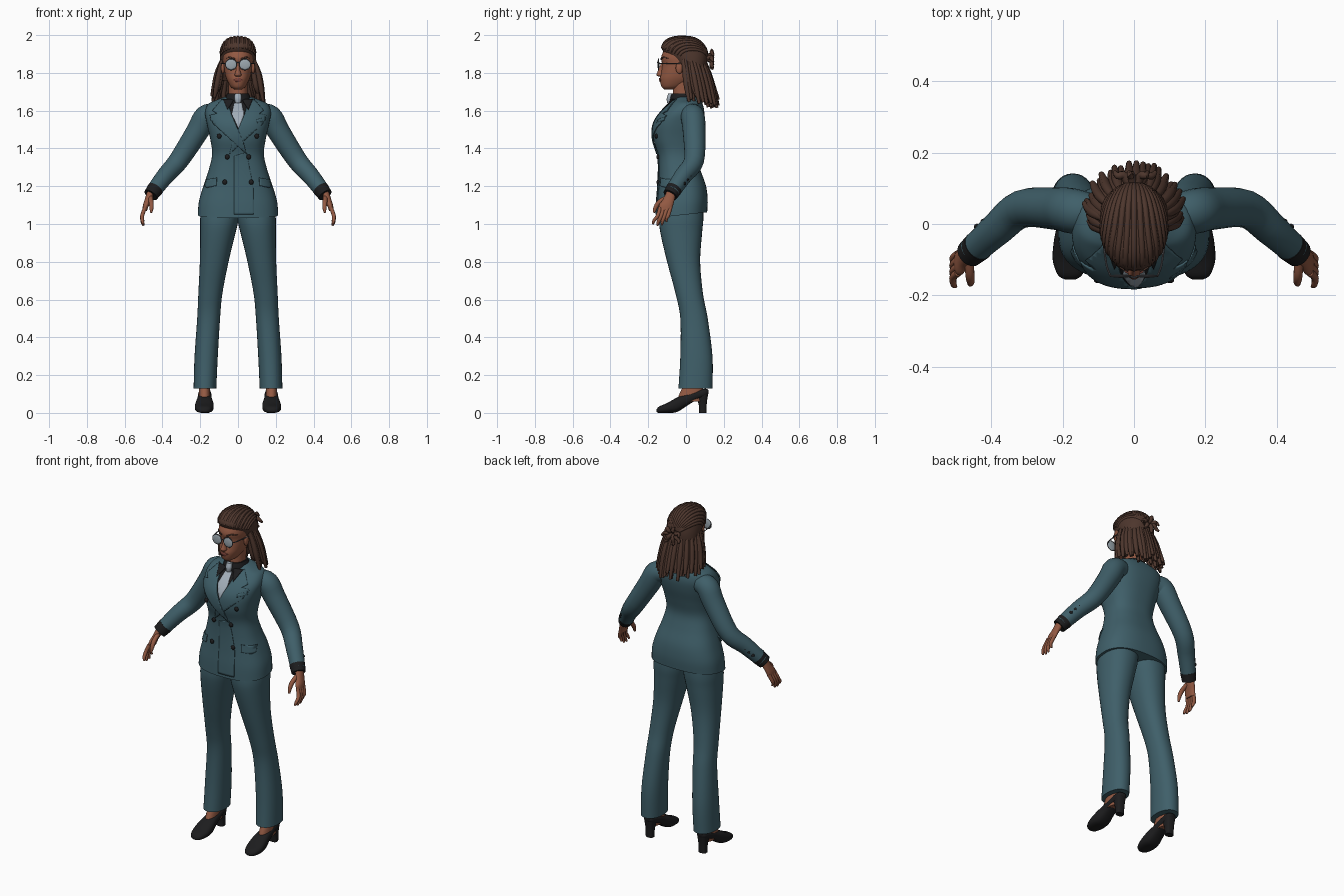
import bpy, bmesh, math, random
from mathutils import Vector
from mathutils.bvhtree import BVHTree

random.seed(4)
if "Cube" in bpy.data.objects:
    bpy.data.objects.remove(bpy.data.objects["Cube"])


def material(name, *rgb):
    m = bpy.data.materials.new(name)
    m.use_nodes = True
    m.diffuse_color = (*rgb, 1)
    m.node_tree.nodes["Principled BSDF"].inputs["Base Color"].default_value = (*rgb, 1)
    return m


suit = material("teal_cloth", .05, .115, .142)
black = material("black_cloth", .012, .012, .013)
skin = material("brown_skin", .29, .1, .055)
lip = material("lip", .2, .055, .04)
hair = material("dark_brown_hair", .075, .037, .026)
pale = material("pale_grey_tie", .36, .42, .48)
glass = material("grey_lens", .33, .39, .43)
metal = material("dark_metal", .1, .1, .11)


def finish(name, bm, mat, mirror=False, plate=0):
    bmesh.ops.recalc_face_normals(bm, faces=bm.faces)
    me = bpy.data.meshes.new(name)
    bm.to_mesh(me)
    bm.free()
    me.materials.append(mat)
    me.shade_smooth()
    me.set_sharp_from_angle(angle=math.radians(50))
    ob = bpy.data.objects.new(name, me)
    bpy.context.collection.objects.link(ob)
    if plate:
        mod = ob.modifiers.new("Thickness", 'SOLIDIFY')
        mod.thickness, mod.offset = plate, 0
    if mirror:
        mod = ob.modifiers.new("Mirror", 'MIRROR')
        mod.use_mirror_merge = False
    return ob


def spline(rows, n):
    out = []
    for i in range(len(rows) - 1):
        near = [rows[max(i - 1, 0)], rows[i], rows[i + 1], rows[min(i + 2, len(rows) - 1)]]
        for k in range(n):
            t = k / n
            out.append([.5 * (2 * b + (c - a) * t + (2 * a - 5 * b + 4 * c - d) * t * t
                              + (3 * b - a - 3 * c + d) * t ** 3) for a, b, c, d in zip(*near)])
    return out + [list(rows[-1])]


def bridge(bm, rings):
    rings = [[bm.verts.new(p) for p in ring] for ring in rings]
    n = len(rings[0])
    for a, b in zip(rings, rings[1:]):
        for i in range(n):
            j = (i + 1) % n
            bm.faces.new((a[i], a[j], b[j], b[i]))
    bm.faces.new(rings[0])
    bm.faces.new(rings[-1])


def loft(name, rows, mat, mirror=False, power=2.2, sides=32, along_y=False):
    """Rows are (height, x low, x high, y low, y high) of rounded sections."""
    rings = []
    for s, x0, x1, a0, a1 in spline(rows, 5):
        ring = []
        for i in range(sides):
            t = math.tau * i / sides
            c, d = [math.copysign(abs(f) ** (2 / power), f) for f in (math.cos(t), math.sin(t))]
            x, a = (x0 + x1 + (x1 - x0) * c) / 2, (a0 + a1 + (a1 - a0) * d) / 2
            ring.append((x, s, a) if along_y else (x, a, s))
        rings.append(ring)
    bm = bmesh.new()
    bridge(bm, rings)
    return finish(name, bm, mat, mirror)


def centred(rows):
    return [(z, -w, w, front, back) for z, w, front, back in rows]


def tube(bm, rows, sides=8, steps=4):
    """Rows are (x, y, z, radius)."""
    pts = spline(rows, steps)
    pos = [Vector(p[:3]) for p in pts]
    u, rings = None, []
    for i, p in enumerate(pos):
        t = (pos[min(i + 1, len(pos) - 1)] - pos[max(i - 1, 0)]).normalized()
        u = t.orthogonal() if u is None else u - t * u.dot(t)
        u.normalize()
        v = t.cross(u)
        rings.append([p + (u * math.cos(a) + v * math.sin(a)) * pts[i][3]
                      for a in (math.tau * k / sides for k in range(sides))])
    bridge(bm, rings)


def tubes(name, paths, mat, mirror=False, sides=8):
    bm = bmesh.new()
    for rows in paths:
        tube(bm, rows, sides)
    return finish(name, bm, mat, mirror)


def balls(name, places, size, mat, mirror=False):
    bm = bmesh.new()
    for p in places:
        new = bmesh.ops.create_uvsphere(bm, u_segments=14, v_segments=8, radius=1)["verts"]
        bmesh.ops.scale(bm, vec=size, verts=new)
        bmesh.ops.translate(bm, vec=p, verts=new)
    return finish(name, bm, mat, mirror)


def surface(ob):
    me = ob.data
    return BVHTree.FromPolygons([v.co for v in me.vertices], [list(p.vertices) for p in me.polygons])


def front_of(tree, x, z):
    hit = tree.ray_cast(Vector((x, -1, z)), Vector((0, 1, 0)))[0]
    return hit.y if hit else -.06


def plate(name, tree, outline, lift, mat, mirror=False):
    """Thin panel cut to an (x, z) outline and laid on a front surface."""
    bm = bmesh.new()
    bm.faces.new([bm.verts.new((x, 0, z)) for x, z in outline])
    for axis in (0, 1):
        lo, hi = min(p[axis] for p in outline), max(p[axis] for p in outline)
        normal = (0, 0, 1) if axis else (1, 0, 0)
        for k in range(1, int((hi - lo) / .012) + 1):
            co = Vector(normal) * (lo + k * .012)
            bmesh.ops.bisect_plane(bm, geom=bm.verts[:] + bm.edges[:] + bm.faces[:],
                                   plane_co=co, plane_no=normal)
    for v in bm.verts:
        v.co.y = front_of(tree, v.co.x, v.co.z) - lift
    finish(name, bm, mat, mirror, .005)


# Trousers and shoes
loft("trouser_legs", [(.13, .115, .235, -.04, .14), (.3, .107, .23, -.03, .14), (.5, .095, .216, -.03, .115),
     (.63, .083, .21, -.055, .09), (.8, .05, .202, -.1, .075), (.95, .014, .2, -.135, .085),
     (1.03, -.004, .2, -.142, .092), (1.12, -.01, .19, -.13, .09)], suit, True)
loft("ankles", [(.06, .145, .21, -.05, .09), (.1, .147, .208, -.035, .09), (.15, .15, .205, -.01, .09)], skin, True)
loft("shoes", [(-.156, .165, .193, .004, .018), (-.142, .145, .214, 0, .034), (-.1, .13, .228, 0, .052),
     (-.05, .13, .225, .004, .08), (0, .138, .216, .034, .1), (.05, .14, .212, .065, .115),
     (.1, .145, .207, .085, .128), (.118, .157, .195, .1, .122)], black, True, 2.6, 24, True)
loft("shoe_heels", [(0, .153, .199, .07, .108), (.05, .152, .2, .066, .11), (.1, .145, .207, .045, .117)],
     black, True, 3, 20)

# Jacket body, with a hem that dips at the front
jacket = loft("jacket", centred([(1.05, .213, -.16, .112), (1.12, .207, -.157, .115), (1.2, .184, -.15, .105),
              (1.29, .154, -.146, .075), (1.37, .137, -.15, .056), (1.45, .147, -.172, .07), (1.53, .165, -.168, .09),
              (1.59, .174, -.132, .097), (1.635, .158, -.085, .088), (1.656, .115, -.07, .076),
              (1.672, .075, -.05, .06)]), suit, power=2.5, sides=56)
for v in jacket.data.vertices:
    v.co.z += .11 * v.co.y * min(1, max(0, (1.3 - v.co.z) / .25))
cloth = surface(jacket)

# Sleeves, shirt cuffs and sleeve buttons
tubes("sleeves", [[(.12, .03, 1.58, .055), (.17, .036, 1.567, .063), (.215, .043, 1.49, .06),
      (.315, .042, 1.335, .053), (.385, -.015, 1.255, .047), (.45, -.073, 1.17, .041)]], suit, True, 24)
tubes("shirt_cuffs", [[(.437, -.062, 1.187, .0435), (.462, -.084, 1.153, .039)]], black, True, 24)
balls("sleeve_buttons", [(.44 - .018 * k, -.008 + .014 * k, 1.215 + .02 * k) for k in range(3)],
      (.009, .009, .009), black, True)

# Shirt, tie and lapels
plate("shirt_front", cloth, [(-.055, 1.66), (.055, 1.66), (.036, 1.58), (0, 1.5), (-.036, 1.58)], .001, black)
plate("tie", cloth, [(-.015, 1.66), (.015, 1.66), (.032, 1.58), (.004, 1.505), (-.032, 1.58)], .004, pale)
for side, label, lift in ((-1, "right", .007), (1, "left", .004)):
    shape = [(.085, 1.66), (.135, 1.6), (.112, 1.585), (.15, 1.575), (.13, 1.53), (-.045, 1.37),
             (-.03, 1.43), (.035, 1.58), (.055, 1.645)]
    plate(label + "_lapel", cloth, [(x * side, z) for x, z in shape], lift, suit)
plate("collar_points", cloth, [(.02, 1.66), (.078, 1.66), (.055, 1.605)], .011, black, True)
loft("shirt_collar", centred([(1.63, .08, -.09, .066), (1.665, .068, -.085, .056), (1.69, .058, -.078, .046)]), black)
loft("tie_knot", centred([(1.64, .013, -.1, -.07), (1.665, .019, -.102, -.07), (1.69, .016, -.094, -.065)]),
     pale, sides=16)

# Front panel, pockets and buttons
plate("front_overlap", cloth, [(-.02, 1.36), (.045, 1.38), (.08, 1.2), (.083, 1.05), (-.02, 1.05)], .001, suit)
plate("pocket_flaps", cloth, [(.112, 1.245), (.17, 1.235), (.176, 1.2), (.165, 1.192), (.115, 1.203)], .006, suit, True)
plate("breast_pockets", cloth, [(.098, 1.552), (.145, 1.565), (.147, 1.548), (.1, 1.534)], .004, suit, True)
spots = [(side * x, z) for x, z in ((.1, 1.465), (.057, 1.355), (.07, 1.222)) for side in (-1, 1)]
balls("jacket_buttons", [(x, front_of(cloth, x, z) - .005, z) for x, z in spots], (.013, .008, .013), black)

# Hands
loft("palms", [(1.18, .438, .478, -.1, -.05), (1.13, .457, .494, -.122, -.06), (1.1, .471, .503, -.143, -.068),
     (1.07, .482, .506, -.142, -.076)], skin, True, sides=20)
fingers = []
for k in range(4):
    y, drop = -.083 - .018 * k, (.02, .003, 0, .008)[k]
    fingers.append([(.493, y, 1.085, .0105), (.507, y - .012, 1.045, .0105),
                    (.506, y - .02 - .004 * k, 1.01 + drop, .009), (.5, y - .02 - .006 * k, .992 + drop, .005)])
fingers.append([(.463, -.1, 1.14, .013), (.46, -.142, 1.115, .013), (.458, -.162, 1.085, .011),
                (.46, -.17, 1.06, .006)])
tubes("fingers", fingers, skin, True, 10)

# Neck, head and face
loft("neck", centred([(1.6, .055, -.07, .05), (1.69, .05, -.07, .04), (1.78, .052, -.07, .05)]), skin)
head = loft("head", centred([(1.713, .02, -.115, -.05), (1.728, .04, -.13, -.01), (1.765, .06, -.138, .05),
            (1.8, .07, -.132, .075), (1.845, .077, -.126, .095), (1.88, .08, -.132, .1), (1.92, .077, -.116, .095),
            (1.955, .055, -.085, .07), (1.97, .03, -.05, .03)]), skin, sides=40)
face = surface(head)
loft("nose", centred([(1.78, .01, -.143, -.11), (1.79, .018, -.156, -.11), (1.815, .011, -.147, -.11),
     (1.855, .008, -.13, -.1)]), skin, sides=16)
plate("lips", face, [(-.026, 1.764), (-.008, 1.773), (.008, 1.773), (.026, 1.764), (.01, 1.752), (-.01, 1.752)],
      .002, lip)
plate("eyebrows", face, [(.016, 1.877), (.045, 1.887), (.066, 1.876), (.045, 1.88), (.016, 1.868)], .002, hair, True)
balls("ears", [(.08, -.035, 1.825)], (.01, .02, .03), skin, True)

# Glasses
balls("lenses", [(.037, -.146, 1.845)], (.029, .005, .029), glass, True)
loop = [math.tau * k / 20 for k in range(21)]
tubes("glasses_frame", [[(.037 + .029 * math.cos(a), -.146, 1.845 + .029 * math.sin(a), .0025) for a in loop],
      [(.066, -.146, 1.85, .003), (.078, -.11, 1.85, .003), (.088, -.03, 1.85, .003)],
      [(.01, -.148, 1.853, .003), (0, -.15, 1.855, .003)]], metal, True, 6)

# Hair swept back over the scalp
cap = loft("hair_cap", centred([(1.76, .083, 0, .09), (1.82, .093, -.04, .106), (1.87, .095, -.078, .113),
           (1.91, .092, -.118, .111), (1.94, .085, -.13, .1), (1.97, .067, -.108, .072), (1.985, .043, -.08, .042),
           (1.992, .015, -.045, .005)]), hair, sides=40)
scalp, middle = surface(cap), Vector((0, 0, 1.88))
swept = []
for k in range(15):
    a = -1.2 + 2.4 * k / 14
    ends = [Vector((math.sin(a), -math.cos(a), .4 * math.cos(a))),
            Vector((.8 * math.sin(a), 0, .2 + math.cos(a))), Vector((.25 * math.sin(a), 1, .1))]
    path = []
    for t in (n / 9 for n in range(10)):
        ray = ends[0] * (1 - t) ** 2 + ends[1] * 2 * t * (1 - t) + ends[2] * t * t
        hit = scalp.ray_cast(middle, ray.normalized())[0]
        if hit:
            path.append((*(middle + (hit - middle) * .965), .009))
    swept.append(path)
tubes("swept_hair", swept, hair)

# Hanging locks and the tied knot behind
locks = []
for count, size in ((25, 1), (17, .82)):
    for k in range(count):
        a = -1.75 + 3.5 * k / (count - 1) + random.uniform(-.06, .06)
        s, c, r = math.sin(a), math.cos(a), size * random.uniform(.93, 1.06)
        tip = 1.665 - .03 * c + random.uniform(-.025, .03)
        locks.append([(.085 * s, .095 * c, 1.87, .01), (.108 * s * r, .01 + .11 * c * r, 1.8, .014),
                      (.122 * s * r, .02 + .122 * c * r, 1.73, .0145), (.136 * s * r, .035 + .136 * c * r, tip, .008)])
tubes("hanging_locks", locks, hair)
knot = []
for k in range(7):
    a = math.tau * k / 7
    x, z = math.cos(a), math.sin(a)
    knot.append([(.01 * x, .095, 1.88, .012), (.03 * x, .135, 1.88 + .02 * z, .012),
                 (.05 * x, .135, 1.875 + .045 * z, .01), (.06 * x, .145, 1.86 + .04 * z, .006)])
tubes("hair_knot", knot, hair)
